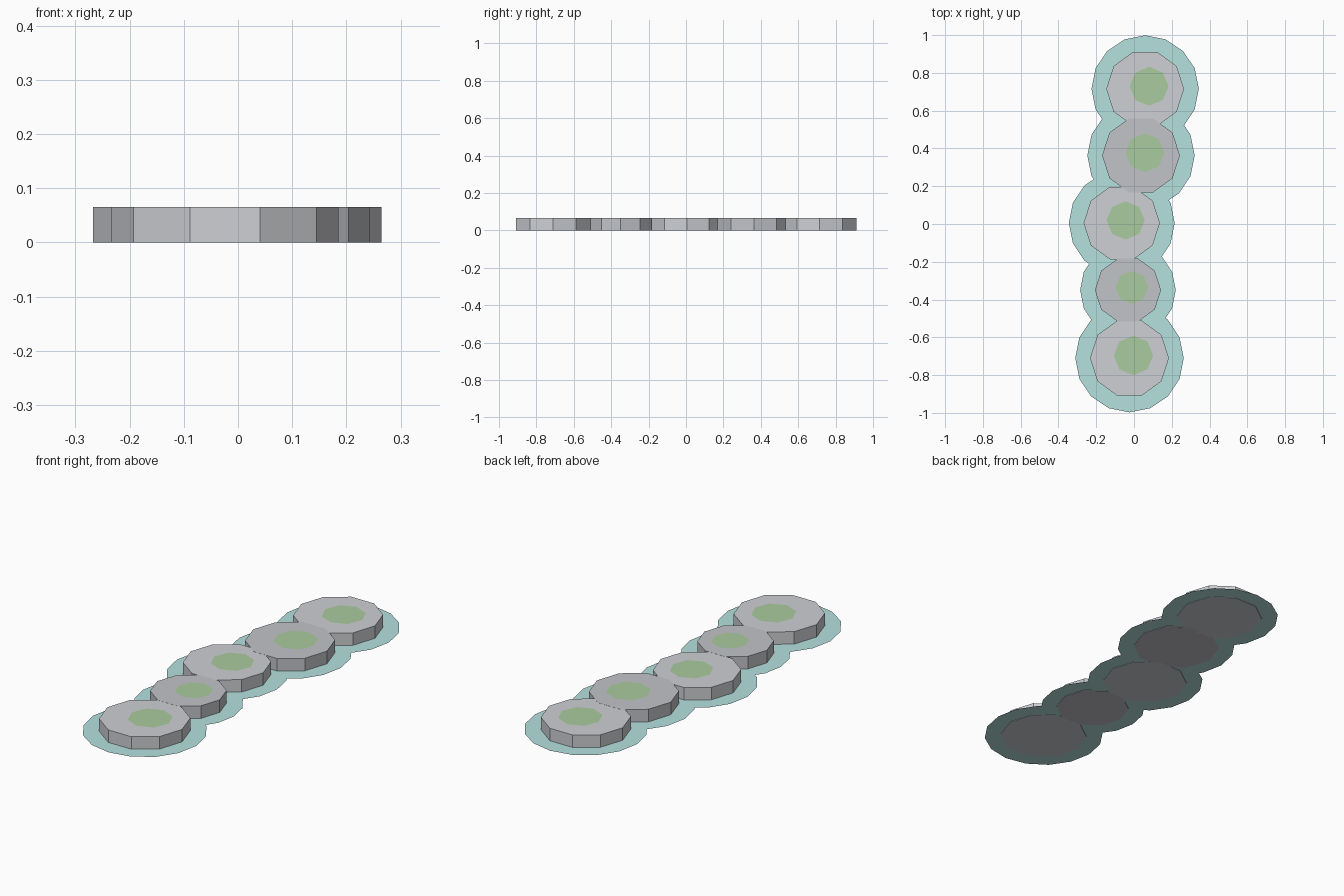
import bpy, bmesh, math
from mathutils import Vector
from mathutils.geometry import delaunay_2d_cdt

if "Cube" in bpy.data.objects:
    bpy.data.objects.remove(bpy.data.objects["Cube"])

# Stepping stones: centre x, centre y, radius (back to front)
STONES = [(0.059, 0.715, 0.206), (0.037, 0.363, 0.206), (-0.065, 0.005, 0.202),
          (-0.032, -0.350, 0.175), (-0.024, -0.710, 0.209)]
HEIGHT = 0.065
WATER_MARGIN = 0.078


def material(name, rgb):
    mat = bpy.data.materials.new(name)
    mat.diffuse_color = (*rgb, 1)
    mat.use_nodes = True
    mat.node_tree.nodes["Principled BSDF"].inputs["Base Color"].default_value = mat.diffuse_color
    return mat


def ring(cx, cy, r, sides):
    return [Vector((cx + r * math.cos(math.tau * i / sides),
                    cy + r * math.sin(math.tau * i / sides))) for i in range(sides)]


def finish(bm, name, mat):
    mesh = bpy.data.meshes.new(name)
    bm.to_mesh(mesh)
    bm.free()
    mesh.materials.append(mat)
    obj = bpy.data.objects.new(name, mesh)
    bpy.context.collection.objects.link(obj)
    return obj


def disc(name, points, z, mat, depth=0.0):
    """Flat polygon facing up at z; with depth, a closed slab below it."""
    bm = bmesh.new()
    top = [bm.verts.new((p.x, p.y, z)) for p in points]
    bm.faces.new(top)
    if depth:
        low = [bm.verts.new((p.x, p.y, z - depth)) for p in points]
        bm.faces.new(low[::-1])
        n = len(points)
        for i in range(n):
            j = (i + 1) % n
            bm.faces.new((low[i], low[j], top[j], top[i]))
    return finish(bm, name, mat)


light = material("light_stone", (0.62, 0.63, 0.66))
dark = material("dark_stone", (0.54, 0.55, 0.58))
moss = material("moss", (0.40, 0.60, 0.35))
water = material("water", (0.46, 0.75, 0.73))

# Stones with a moss patch on each; alternate stones are darker
for i, (x, y, r) in enumerate(STONES):
    h = HEIGHT + (0.0005 if i % 2 else 0)
    disc(f"stone_{i + 1}", ring(x, y, r, 10), h, dark if i % 2 else light, h)
    disc(f"moss_patch_{i + 1}", ring(x + 0.021, y + 0.014, r * 0.5, 8), 0.0668, moss)

# Water sheet: union of a wider ring around every stone
points, loops = [], []
for x, y, r in STONES:
    loops.append(list(range(len(points), len(points) + 16)))
    points += ring(x, y, r + WATER_MARGIN, 16)
verts, _, faces, *_ = delaunay_2d_cdt(points, [], loops, 1, 1e-5)
bm = bmesh.new()
bv = [bm.verts.new((p.x, p.y, 0.002)) for p in verts]
for f in faces:
    bm.faces.new([bv[k] for k in f])
bmesh.ops.dissolve_limit(bm, angle_limit=0.01, verts=bm.verts[:], edges=bm.edges[:])
bm.normal_update()
for f in bm.faces:
    if f.normal.z < 0:
        f.normal_flip()
finish(bm, "water_ripple", water)
